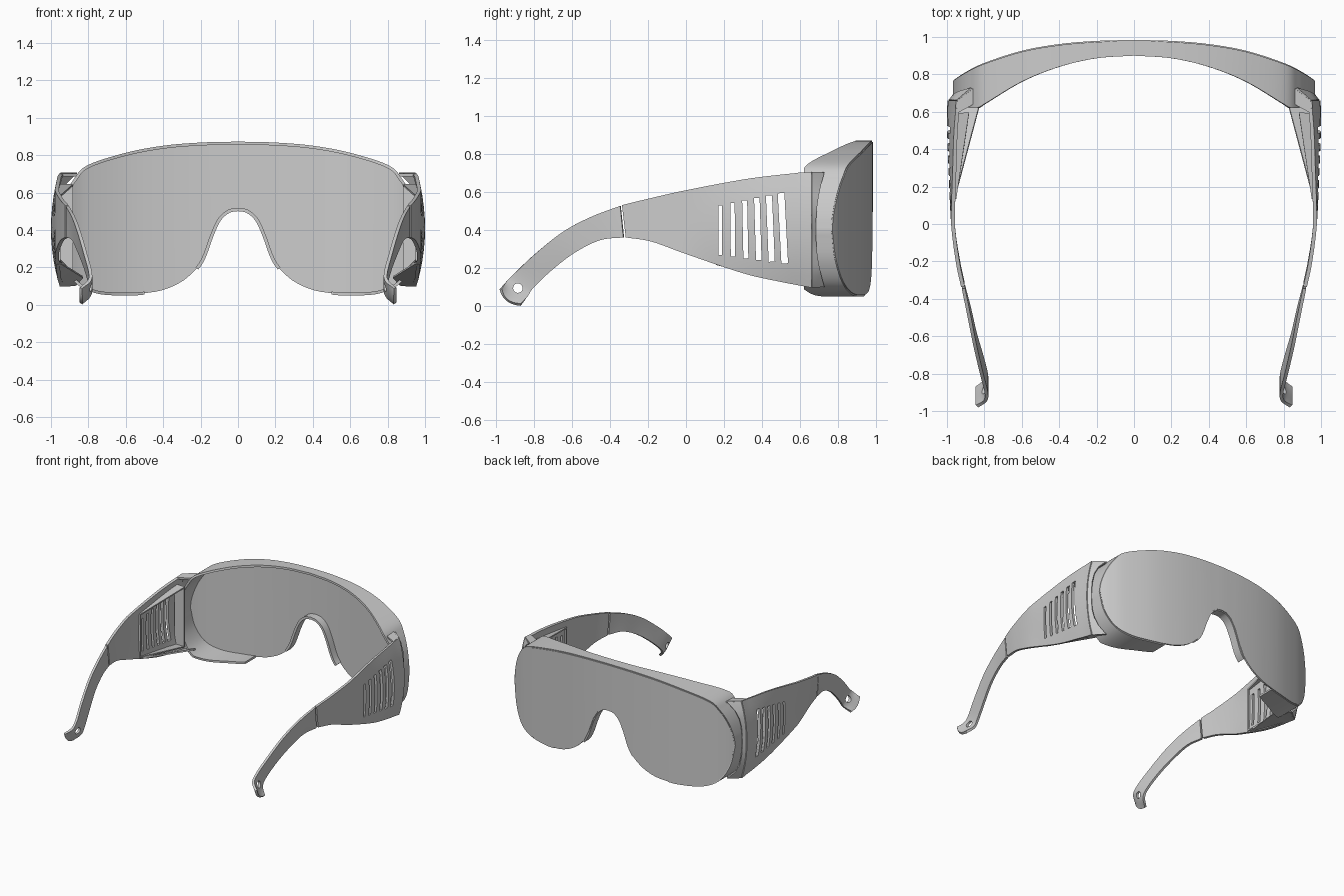
import bpy, bmesh, math
from mathutils import Vector, Matrix

cube = bpy.data.objects.get("Cube")
if cube:
    bpy.data.objects.remove(cube)

GREY = (0.6, 0.6, 0.6, 1)
mat = bpy.data.materials.new("light_grey_plastic")
mat.use_nodes = True
mat.diffuse_color = GREY
mat.node_tree.nodes["Principled BSDF"].inputs["Base Color"].default_value = GREY


def smooth(points, steps=6):
    """Catmull-Rom curve through tuples of any length."""
    pts = [Vector(p) for p in points]
    pts = [pts[0] * 2 - pts[1]] + pts + [pts[-1] * 2 - pts[-2]]
    out = []
    for a, b, c, d in zip(pts, pts[1:], pts[2:], pts[3:]):
        for i in range(steps):
            t = i / steps
            out.append((b * 2 + (c - a) * t + (a * 2 - b * 5 + c * 4 - d) * t**2
                        + (b * 3 - a - c * 3 + d) * t**3) / 2)
    return out + [pts[-2]]


def lookup(curve, x):
    """Height of a sampled curve at x."""
    for a, b in zip(curve, curve[1:]):
        if x <= b[0]:
            return a[1] + (b[1] - a[1]) * (x - a[0]) / (b[0] - a[0])
    return curve[-1][1]


def apply(obj, mod):
    bpy.context.view_layer.objects.active = obj
    bpy.ops.object.modifier_apply(modifier=mod.name)


def sheet(name, rows, thickness, closed=False):
    """Skin rows of points and give the sheet a thickness."""
    bm = bmesh.new()
    grid = [[bm.verts.new(p) for p in row] for row in rows]
    if closed:
        grid.append(grid[0])
    for r, s in zip(grid, grid[1:]):
        for i in range(len(r) - 1):
            bm.faces.new((r[i], r[i + 1], s[i + 1], s[i]))
    bmesh.ops.remove_doubles(bm, verts=bm.verts, dist=0.0005)
    bmesh.ops.recalc_face_normals(bm, faces=bm.faces)
    mesh = bpy.data.meshes.new(name)
    bm.to_mesh(mesh)
    bm.free()
    mesh.materials.append(mat)
    obj = bpy.data.objects.new(name, mesh)
    bpy.context.collection.objects.link(obj)
    mod = obj.modifiers.new("thickness", 'SOLIDIFY')
    mod.thickness, mod.offset = thickness, 0
    apply(obj, mod)
    return obj


def finish(obj):
    bpy.ops.object.select_all(action='DESELECT')
    obj.select_set(True)
    bpy.context.view_layer.objects.active = obj
    bpy.ops.object.shade_smooth_by_angle(angle=math.radians(30))


# Lens outline and plan curves, right half
upper = smooth([(0, .865), (.2, .86), (.4, .843), (.6, .805), (.8, .74),
                (.87, .67), (.92, .58), (.95, .48), (.96, .4)])
lower = smooth([(0, .51), (.05, .5), (.1, .455), (.14, .37), (.18, .26), (.22, .195),
                (.3, .125), (.4, .08), (.5, .063), (.6, .058), (.75, .068),
                (.86, .12), (.93, .24), (.96, .4)])
front = smooth([(0, .978), (.2, .973), (.4, .956), (.6, .92), (.8, .855), (.9, .805), (.96, .765)])
back = smooth([(0, .9), (.2, .886), (.4, .84), (.6, .76), (.8, .64), (.84, .62), (.96, .63)])


def mirrored(half):
    """Half path ending on the centre line, continued on the other side."""
    return half + [Vector((-p[0], p[1])) for p in reversed(half[:-1])]


# Lens: a sheet curved only in plan
N = 36
columns = []
for i in range(-N, N + 1):
    x = .96 * math.sin(i / N * math.pi / 2)
    y, a, b = (lookup(c, abs(x)) for c in (front, upper, lower))
    columns.append([(x, y, b), (x, y, a)])
finish(sheet("lens", columns, .012))

# Shield around the lens edge, open along the inner bottom
rim = mirrored([p for p in lower if p[0] >= .5] + upper[-2::-1])
finish(sheet("lens_shield",
             [[(x, lookup(front, abs(x)), z), (x, lookup(back, abs(x)), z)] for x, z in rim], .016))

# Nose bridge lip
nose = mirrored([p for p in reversed(lower) if p[0] <= .22])
finish(sheet("nose_lip",
             [[(x, lookup(front, abs(x)), z), (x, .91, z)] for x, z in nose], .018))

# Arm stations: top y, z, bottom y, z, and x
FRONT_ARM = [(.66, .705, .66, .1, .988), (.5, .69, .5, .13, .99), (.3, .665, .3, .175, .982),
             (0, .61, 0, .275, .968), (-.2, .565, -.18, .34, .943), (-.335, .532, -.315, .362, .915)]
REAR_ARM = [(-.345, .528, -.328, .362, .912), (-.5, .47, -.45, .348, .88),
            (-.65, .39, -.58, .285, .85), (-.8, .27, -.7, .195, .815),
            (-.9, .175, -.8, .1, .79), (-.945, .13, -.835, .05, .795), (-.975, .09, -.87, .008, .84)]
ACROSS = [i / 5 - 1 for i in range(11)]


def arm_rows(stations, side, round_end=False):
    rows = []
    curve = smooth(stations)
    for n, (uy, uz, ly, lz, x) in enumerate(curve):
        bulge = .045 * max(0, min(1, uy / .6))
        tip = .018 * max(0, 1 - (len(curve) - 1 - n) / 6) if round_end else 0
        row = []
        for v in ACROSS:
            t = (v + 1) / 2
            push = tip * (1 - v * v)
            row.append((side * (x - bulge * v * v), ly + (uy - ly) * t - push, lz + (uz - lz) * t - push))
        rows.append(row)
    return rows


def cut(obj, bm):
    """Subtract a bmesh from an object."""
    mesh = bpy.data.meshes.new("cutter")
    bm.to_mesh(mesh)
    bm.free()
    cutter = bpy.data.objects.new("cutter", mesh)
    bpy.context.collection.objects.link(cutter)
    cutter.hide_render = True
    mod = obj.modifiers.new("cut", 'BOOLEAN')
    mod.operation, mod.solver, mod.object = 'DIFFERENCE', 'EXACT', cutter
    apply(obj, mod)
    bpy.data.objects.remove(cutter)


for side, label in ((1, "left"), (-1, "right")):
    # Front arm with vent slits growing toward the lens
    arm = sheet(label + "_arm_front", arm_rows(FRONT_ARM, side), .02)
    slits = bmesh.new()
    for i in range(6):
        place = Matrix.Translation((side * .95, .18 + .066 * i, .4 + .002 * i))
        tilt = Matrix.Rotation(math.radians(i * .6), 4, 'X')
        size = Matrix.Diagonal((.3, .02 + .003 * i, .26 + .022 * i, 1))
        bmesh.ops.create_cube(slits, size=1, matrix=place @ tilt @ size)
    cut(arm, slits)
    finish(arm)

    # Rear arm with a cord hole in its flared tip
    arm = sheet(label + "_arm_rear", arm_rows(REAR_ARM, side, True), .018)
    hole = bmesh.new()
    bmesh.ops.create_cone(hole, cap_ends=True, segments=20, radius1=.025, radius2=.025, depth=.3,
                          matrix=Matrix.Translation((side * .81, -.885, .095))
                          @ Matrix.Rotation(math.pi / 2, 4, 'Y'))
    cut(arm, hole)
    finish(arm)

    # Bevelled face joining the arm to the shield
    rows = [[(side * (.988 - .045 * v * v), .66, .4025 + .3025 * v),
             (side * (.968 - .1 * v**4), .68 + .045 * v * v, .4025 + .3 * v)] for v in ACROSS]
    finish(sheet(label + "_arm_bevel", rows, .012))

    # Lips turned inward along the top and bottom of the arm
    finish(sheet(label + "_top_lip", [[(side * .945, .66, .7), (side * .86, .725, .7)],
                                      [(side * .95, .59, .695), (side * .86, .64, .695)]], .015))
    finish(sheet(label + "_bottom_lip", [[(side * .943, .66, .106), (side * .865, .72, .11)],
                                         [(side * .948, .58, .118), (side * .83, .62, .15)],
                                         [(side * .965, .16, .222), (side * .95, .17, .225)]], .012))

    # Wedge-shaped frame around the vents on the inside
    loop = [(.14, .24), (.59, .17), (.59, .64), (.14, .58)]
    rows = [[(side * .965, y, z), (side * (.95 - .15 * (y - .14)), y, z)] for y, z in loop]
    finish(sheet(label + "_vent_frame", rows, .014, closed=True))
